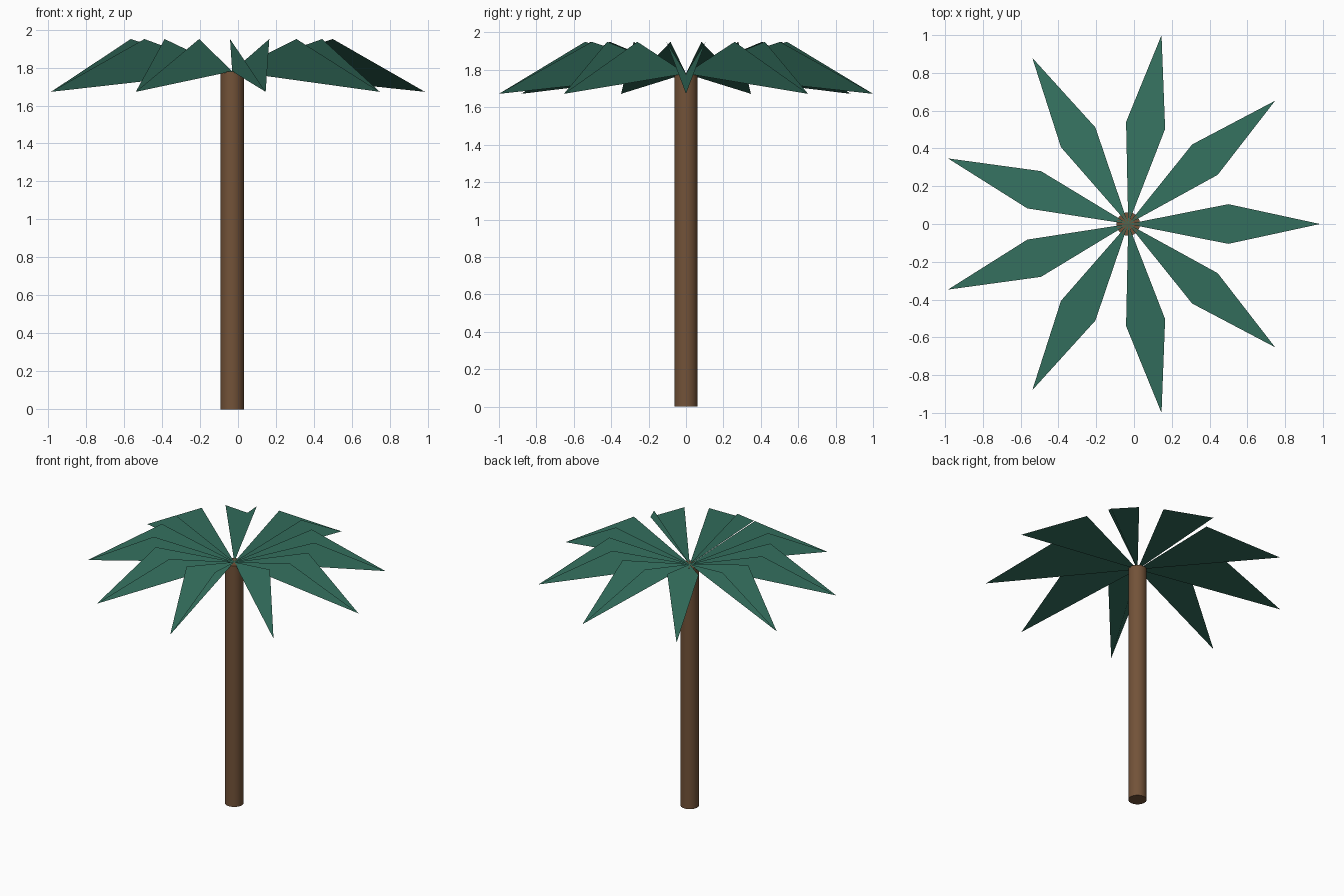
import bpy, math
from mathutils import Vector

if "Cube" in bpy.data.objects:
    bpy.data.objects.remove(bpy.data.objects["Cube"])

FRONDS = 9
REACH = 1.0154
CENTRE_X = -0.0306
TRUNK_TOP = 1.78


def material(name, rgb):
    m = bpy.data.materials.new(name)
    m.diffuse_color = (*rgb, 1)
    m.use_nodes = True
    m.node_tree.nodes["Principled BSDF"].inputs["Base Color"].default_value = m.diffuse_color
    return m


bark = material("bark", (0.17, 0.085, 0.04))
leaf = material("leaf", (0.035, 0.165, 0.115))

# Trunk
bpy.ops.mesh.primitive_cylinder_add(vertices=32, radius=0.062, depth=TRUNK_TOP,
                                    location=(CENTRE_X, 0, TRUNK_TOP / 2))
trunk = bpy.context.object
trunk.name = "trunk"
trunk.data.materials.append(bark)
bpy.ops.object.shade_smooth_by_angle(angle=math.radians(40))

# Frond: kite-shaped leaf folded along a straight midrib, side corners raised
mesh = bpy.data.meshes.new("frond")
mesh.from_pydata([(0, 0, 0), (0.53, -0.105, 0.17),
                  (REACH, 0, -0.108), (0.53, 0.105, 0.17)],
                 [], [(0, 1, 2), (0, 2, 3)])
mesh.materials.append(leaf)
mesh.shade_smooth()
# Both halves share one upward normal so the leaf shades as a single surface
up = Vector((0.108, 0, REACH)).normalized()
mesh.normals_split_custom_set([up] * len(mesh.loops))

# Crown: the same leaf repeated around the trunk top
for i in range(FRONDS):
    frond = bpy.data.objects.new(f"frond_{i + 1}", mesh)
    frond.location = (CENTRE_X, 0, TRUNK_TOP)
    frond.rotation_euler.z = math.tau * i / FRONDS
    bpy.context.collection.objects.link(frond)
